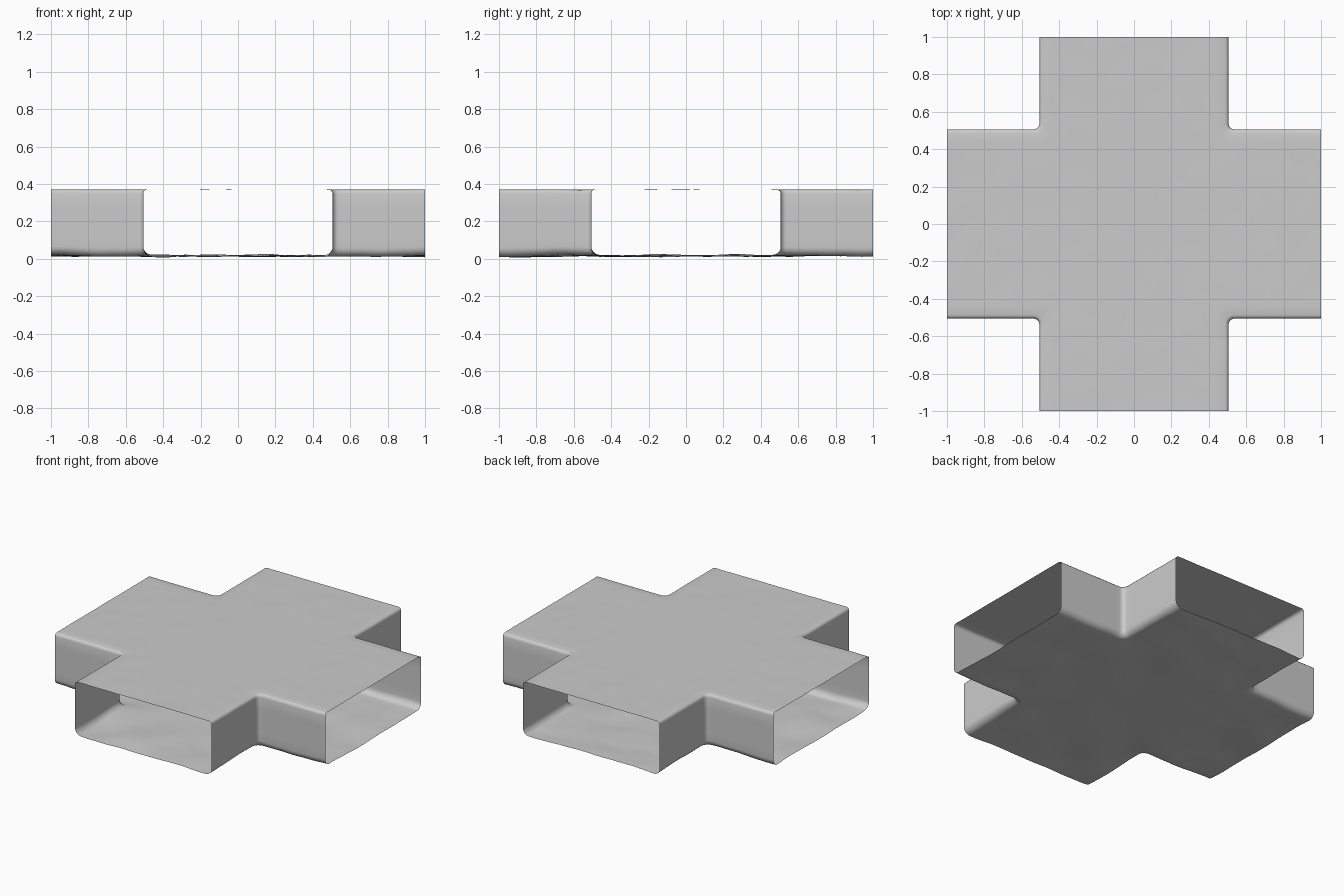
import bpy, bmesh, math
from mathutils import Vector, noise

cube = bpy.data.objects.get("Cube")
if cube:
    bpy.data.objects.remove(cube, do_unlink=True)

stone = bpy.data.materials.new("pale grey stone")
stone.use_nodes = True
stone.diffuse_color = (0.6, 0.6, 0.6, 1)
bsdf = stone.node_tree.nodes["Principled BSDF"]
bsdf.inputs["Base Color"].default_value = stone.diffuse_color
bsdf.inputs["Roughness"].default_value = 0.8

HALF, ROOF, FLOOR = 0.506, 0.37, 0.016   # passage half width and heights
CORNER = 0.03                            # plan radius where passages meet
STEPS, ARC = 16, 6


def wall_path(inset):
    """L-shaped plan line of one quadrant, moved inward from the wall."""
    c = HALF + CORNER
    r = CORNER + inset
    side = HALF - inset
    leg = [Vector((side, 1 + (c - 1) * i / STEPS)) for i in range(STEPS)]
    bend = []
    for i in range(ARC + 1):
        a = math.pi + math.pi / 2 * i / ARC
        bend.append(Vector((c + r * math.cos(a), c + r * math.sin(a))))
    return leg + bend + [Vector((p.y, p.x)) for p in reversed(leg)]


def axis_path():
    """Centre lines of the two passages, matched to the wall path."""
    pts = []
    for p in wall_path(0):
        q = Vector((0, p.y)) if p.y > p.x else Vector((p.x, 0))
        pts.append(q)
    c = HALF + CORNER
    for i in range(ARC + 1):
        t = i / ARC * 2 - 1
        pts[STEPS + i] = Vector((max(t, 0) * c, max(-t, 0) * c))
    return pts


def fillet(radius, centre_z, start, end, steps):
    """Rounded profile corner as (inset, height) pairs."""
    angles = [start + (end - start) * i / steps for i in range(steps + 1)]
    return [(radius * (1 - math.cos(a)), centre_z + radius * math.sin(a)) for a in angles]


# Cross-section: tight curve under the roof, softer curve into the floor
R_TOP, R_LOW = 0.02, 0.045
profile = fillet(R_TOP, ROOF - R_TOP, math.pi / 2, 0, 3)
profile += [(0, ROOF * k) for k in (0.75, 0.5, 0.3)]
profile += fillet(R_LOW, FLOOR + R_LOW, 0, -math.pi / 2, 6)


def surface_rows():
    """Rows from roof centre, down the wall, to floor centre."""
    axis = axis_path()
    span = 10

    def blend(inset, z):
        edge = wall_path(inset)
        return [([a.lerp(e, k / span) for a, e in zip(axis, edge)], z) for k in range(span)]
    rows = blend(*profile[0])
    rows += [(wall_path(d), z) for d, z in profile]
    rows += list(reversed(blend(*profile[-1])))
    return rows


def weather(p):
    """Gentle unevenness: strongest on the floor, slight on walls and roof."""
    low = max(0, 1 - (p.z - FLOOR) / 0.12)
    wave = noise.noise(Vector((p.x * 3.5, p.y * 3.5, 4)))
    ripple = noise.noise(Vector((p.x * 9, p.y * 9, p.z * 9 + 7)))
    p.z += low * (0.012 * wave + 0.003 * ripple) + (1 - min(low, 1)) * 0.0015 * ripple
    p.z = max(p.z, 0)
    return p


# Four mirrored quadrants form the crossing passages, open at each end
bm = bmesh.new()
for sx in (1, -1):
    for sy in (1, -1):
        grid = [[bm.verts.new(weather(Vector((p.x * sx, p.y * sy, z)))) for p in path]
                for path, z in surface_rows()]
        for upper, lower in zip(grid, grid[1:]):
            for i in range(len(upper) - 1):
                loop = [upper[i], upper[i + 1], lower[i + 1], lower[i]]
                bm.faces.new(loop if sx * sy > 0 else loop[::-1])
bmesh.ops.remove_doubles(bm, verts=bm.verts, dist=0.0005)
bmesh.ops.dissolve_degenerate(bm, edges=bm.edges, dist=0.0001)
bmesh.ops.recalc_face_normals(bm, faces=bm.faces)
# Turn the shell outward if needed
roof_face = max(bm.faces, key=lambda f: f.calc_center_median().z)
if roof_face.normal.z < 0:
    bmesh.ops.reverse_faces(bm, faces=bm.faces)

mesh = bpy.data.meshes.new("crossing_passage")
bm.to_mesh(mesh)
bm.free()
mesh.materials.append(stone)
passage = bpy.data.objects.new("crossing_passage", mesh)
bpy.context.collection.objects.link(passage)
bpy.context.view_layer.objects.active = passage
passage.select_set(True)
bpy.ops.object.shade_smooth_by_angle(angle=math.radians(50))
